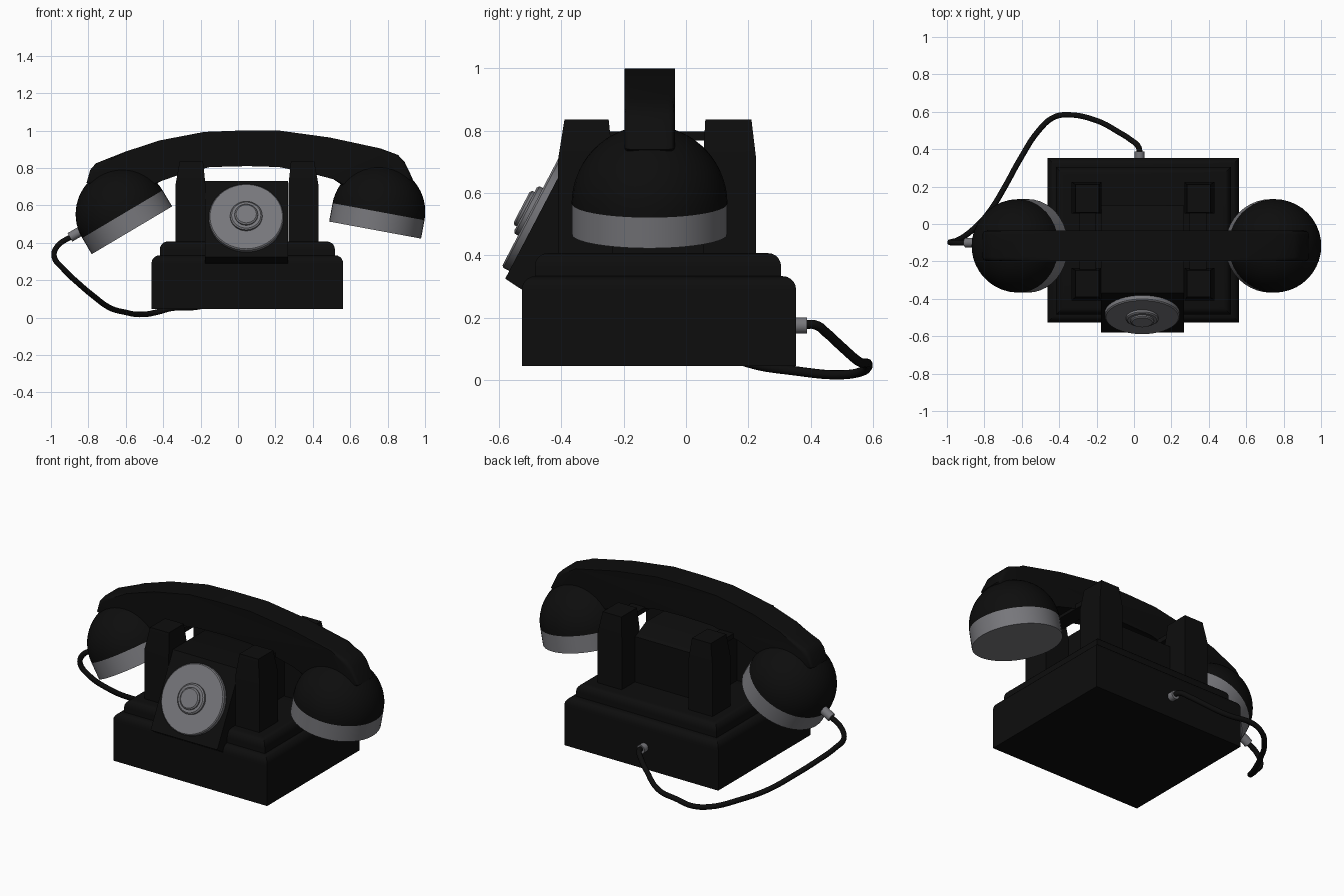
import bpy, bmesh, math
from mathutils import Vector

if "Cube" in bpy.data.objects:
    bpy.data.objects.remove(bpy.data.objects["Cube"])


def material(name, rgb):
    m = bpy.data.materials.new(name)
    m.diffuse_color = (*rgb, 1)
    m.use_nodes = True
    m.node_tree.nodes["Principled BSDF"].inputs["Base Color"].default_value = m.diffuse_color
    return m


BLACK = material("black", (0.004, 0.004, 0.004))
GREY = material("grey", (0.185, 0.185, 0.2))


def finish(name, bm, mat, smooth=True):
    bmesh.ops.recalc_face_normals(bm, faces=bm.faces)
    mesh = bpy.data.meshes.new(name)
    bm.to_mesh(mesh)
    bm.free()
    mesh.materials.append(mat)
    ob = bpy.data.objects.new(name, mesh)
    bpy.context.collection.objects.link(ob)
    if smooth:
        bpy.ops.object.select_all(action='DESELECT')
        ob.select_set(True)
        bpy.context.view_layer.objects.active = ob
        bpy.ops.object.shade_smooth_by_angle(angle=math.radians(35))
    return ob


def loft(name, sections, mat, round_top=0.0):
    """Stack of rectangles (x0, x1, y0, y1, z), optionally with rounded top edges."""
    bm = bmesh.new()
    rings = [[bm.verts.new(p) for p in ((a, c, z), (b, c, z), (b, d, z), (a, d, z))]
             for a, b, c, d, z in sections]
    bm.faces.new(rings[0])
    top = bm.faces.new(rings[-1])
    for lo, hi in zip(rings, rings[1:]):
        for i in range(4):
            j = (i + 1) % 4
            bm.faces.new((lo[i], lo[j], hi[j], hi[i]))
    if round_top:
        bmesh.ops.bevel(bm, geom=list(top.edges), offset=round_top, segments=5,
                        profile=0.5, affect='EDGES')
    return finish(name, bm, mat)


def prism(name, outline, axis, a, b, mat, bevel=0.0):
    """Outline extruded along x or y from a to b."""
    bm = bmesh.new()
    place = (lambda p, t: (t, p[0], p[1])) if axis == 'x' else (lambda p, t: (p[0], t, p[1]))
    ends = [[bm.verts.new(place(p, t)) for p in outline] for t in (a, b)]
    caps = [bm.faces.new(e) for e in ends]
    n = len(outline)
    for i in range(n):
        j = (i + 1) % n
        bm.faces.new((ends[0][i], ends[0][j], ends[1][j], ends[1][i]))
    if bevel:
        edges = [e for f in caps for e in f.edges]
        bmesh.ops.bevel(bm, geom=edges, offset=bevel, segments=3, profile=0.5, affect='EDGES')
    return finish(name, bm, mat)


def lathe(name, profile, origin, direction, mat, steps=40):
    """Profile of (radius, height) turned about a placed axis."""
    bm = bmesh.new()
    verts = [bm.verts.new((r, 0, h)) for r, h in profile]
    edges = [bm.edges.new(pair) for pair in zip(verts, verts[1:])]
    bmesh.ops.spin(bm, geom=verts + edges, cent=(0, 0, 0), axis=(0, 0, 1),
                   angle=math.tau, steps=steps)
    bmesh.ops.remove_doubles(bm, verts=bm.verts, dist=0.0004)
    ob = finish(name, bm, mat)
    ob.location = origin
    ob.rotation_mode = 'QUATERNION'
    ob.rotation_quaternion = Vector(direction).to_track_quat('Z', 'Y')
    return ob


# stepped base
loft("base", [(-0.462, 0.562, -0.526, 0.353, 0.045), (-0.462, 0.562, -0.526, 0.353, 0.333)],
     BLACK, 0.042)
loft("base_upper_step", [(-0.418, 0.518, -0.485, 0.305, 0.3), (-0.418, 0.518, -0.485, 0.305, 0.407)],
     BLACK, 0.042)

# housing with sloping dial front
prism("dial_housing",
      [(-0.58, 0.325), (-0.525, 0.289), (-0.4, 0.289), (0.1, 0.35),
       (0.1, 0.68), (0.0, 0.73), (-0.368, 0.73)], 'x', -0.176, 0.268, BLACK)

# cradle posts and rests, mirrored about the base centre
MID = 0.048
for side, label in ((-1, "left"), (1, "right")):
    def span(inner, outer):
        return tuple(sorted((MID + side * inner, MID + side * outer)))
    low, high = span(0.222, 0.382), span(0.235, 0.36)
    for end, y_low, y_high in (("front", (-0.41, -0.235), (-0.39, -0.248)),
                               ("back", (0.055, 0.225), (0.062, 0.21))):
        loft(f"cradle_post_{end}_{label}",
             [(*low, *y_low, 0.38), (*low, *y_low, 0.71), (*high, *y_high, 0.835)], BLACK)
    rest = span(0.25, 0.34)
    loft(f"cradle_rest_{label}", [(*rest, -0.26, 0.08, 0.768), (*rest, -0.26, 0.08, 0.797)], BLACK)

# dial
tilt = math.radians(27.6)
normal = Vector((0, -math.cos(tilt), math.sin(tilt)))
centre = Vector((0.044, -0.474, 0.527))
lathe("dial_disc", [(0, 0), (0.2, 0), (0.2, 0.022), (0.194, 0.028), (0, 0.028)],
      centre, normal, GREY)
lathe("dial_ring", [(0, 0.02), (0.086, 0.02), (0.086, 0.04), (0.078, 0.046), (0, 0.046)],
      centre, normal, GREY)
lathe("dial_button", [(0, 0.04), (0.062, 0.04), (0.062, 0.054), (0.054, 0.06), (0, 0.06)],
      centre, normal, GREY)

# handset grip
YC = -0.117
prism("handset_grip",
      [(-0.81, 0.72), (-0.79, 0.79), (-0.76, 0.825), (-0.6, 0.888), (-0.42, 0.947),
       (-0.18, 0.993), (0.01, 1.0), (0.22, 1.0), (0.49, 0.963), (0.76, 0.905),
       (0.855, 0.87), (0.89, 0.834), (0.935, 0.74), (0.8, 0.66), (0.6, 0.68),
       (0.51, 0.74), (0.43, 0.782), (0.22, 0.805), (0.05, 0.81), (-0.15, 0.805),
       (-0.33, 0.78), (-0.41, 0.73), (-0.6, 0.64)],
      'y', YC - 0.081, YC + 0.081, BLACK, 0.02)

# ear and mouth cups: grey rim with black dome
R = 0.25
dome = [(R * math.cos(math.radians(a)), 0.1 + R * math.sin(math.radians(a)))
        for a in range(0, 90, 6)] + [(0, 0.1 + R)]
for label, x, z, lean in (("mouth", -0.567, 0.467, -30.7), ("ear", 0.733, 0.468, 10.5)):
    up = (math.sin(math.radians(lean)), 0, math.cos(math.radians(lean)))
    lathe(f"{label}_cup_rim", [(0, 0), (R, 0), (R, 0.1), (0, 0.1)], (x, YC, z), up, GREY)
    lathe(f"{label}_cup_dome", dome, (x, YC, z), up, BLACK)

# cord sockets
lathe("base_socket", [(0, 0), (0.026, 0), (0.026, 0.05), (0, 0.05)],
      (0.03, 0.338, 0.175), (0, 1, 0), GREY, 20)
lathe("mouth_cup_socket", [(0, 0), (0.026, 0), (0.026, 0.07), (0, 0.07)],
      (-0.838, -0.1, 0.464), (-0.87, 0, -0.5), GREY, 20)

# cord
path = [(0.03, 0.37, 0.175), (0.025, 0.41, 0.178), (-0.02, 0.452, 0.15), (-0.08, 0.49, 0.115),
        (-0.2, 0.553, 0.06), (-0.355, 0.584, 0.05), (-0.43, 0.57, 0.03), (-0.505, 0.505, 0.017),
        (-0.61, 0.345, 0.03), (-0.69, 0.2, 0.055), (-0.77, 0.07, 0.113), (-0.845, -0.015, 0.176),
        (-0.94, -0.085, 0.267), (-0.983, -0.097, 0.326), (-0.967, -0.1, 0.38), (-0.885, -0.1, 0.437)]
curve = bpy.data.curves.new("cord", 'CURVE')
curve.dimensions = '3D'
curve.bevel_depth = 0.015
curve.bevel_resolution = 3
curve.resolution_u = 5
curve.use_fill_caps = True
spline = curve.splines.new('BEZIER')
spline.bezier_points.add(len(path) - 1)
for point, co in zip(spline.bezier_points, path):
    point.co = co
    point.handle_left_type = point.handle_right_type = 'AUTO'
curve.materials.append(BLACK)
bpy.context.collection.objects.link(bpy.data.objects.new("cord", curve))
